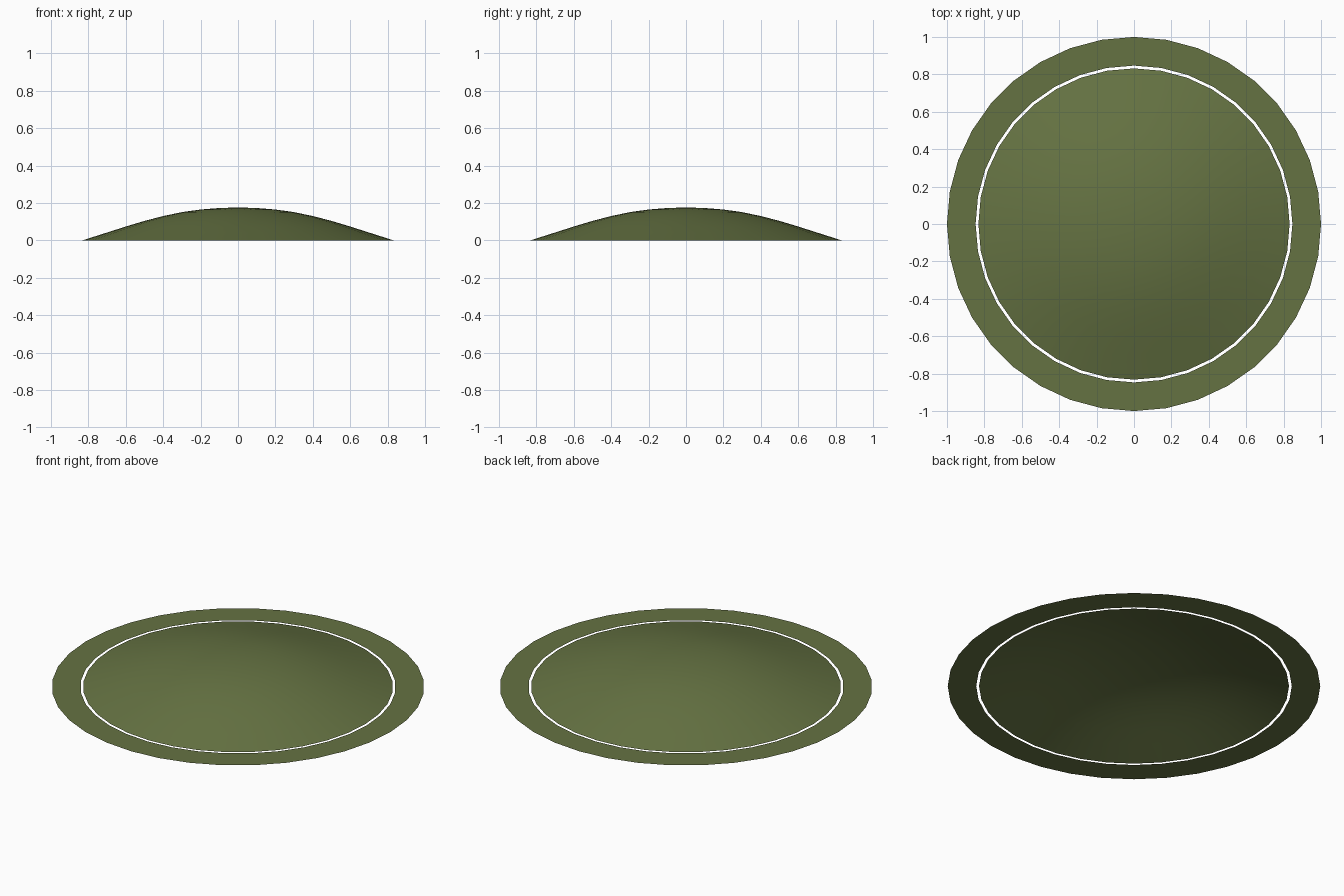
import bpy, bmesh, math

if "Cube" in bpy.data.objects:
    bpy.data.objects.remove(bpy.data.objects["Cube"])

SIDES = 36

mat = bpy.data.materials.new("olive_green")
mat.diffuse_color = (0.13, 0.17, 0.055, 1)
mat.use_nodes = True
mat.node_tree.nodes["Principled BSDF"].inputs["Base Color"].default_value = mat.diffuse_color


def revolve(name, profile, smooth):
    """Spin a (radius, height) profile, outer to inner, into an open surface."""
    bm = bmesh.new()
    rings = []
    for r, z in profile:
        if r == 0:
            rings.append([bm.verts.new((0, 0, z))] * SIDES)
        else:
            rings.append([bm.verts.new((r * math.cos(2 * math.pi * i / SIDES),
                                        r * math.sin(2 * math.pi * i / SIDES), z))
                          for i in range(SIDES)])
    for a, b in zip(rings, rings[1:]):
        for i in range(SIDES):
            j = (i + 1) % SIDES
            quad = [a[i], a[j], b[j], b[i]]
            face = bm.faces.new(list(dict.fromkeys(quad)))
            face.smooth = smooth
    mesh = bpy.data.meshes.new(name)
    bm.to_mesh(mesh)
    bm.free()
    mesh.materials.append(mat)
    obj = bpy.data.objects.new(name, mesh)
    bpy.context.collection.objects.link(obj)
    return obj


# Flat outer ring lying on the ground plane
revolve("outer_ring", [(1.0, 0), (0.847, 0)], False)

# Shallow open dome, separated from the ring by a narrow gap
revolve("dome", [(0.832, 0), (0.7, 0.042), (0.6, 0.074), (0.5, 0.104), (0.4, 0.130),
                 (0.3, 0.151), (0.2, 0.165), (0.1, 0.173), (0, 0.176)], True)
